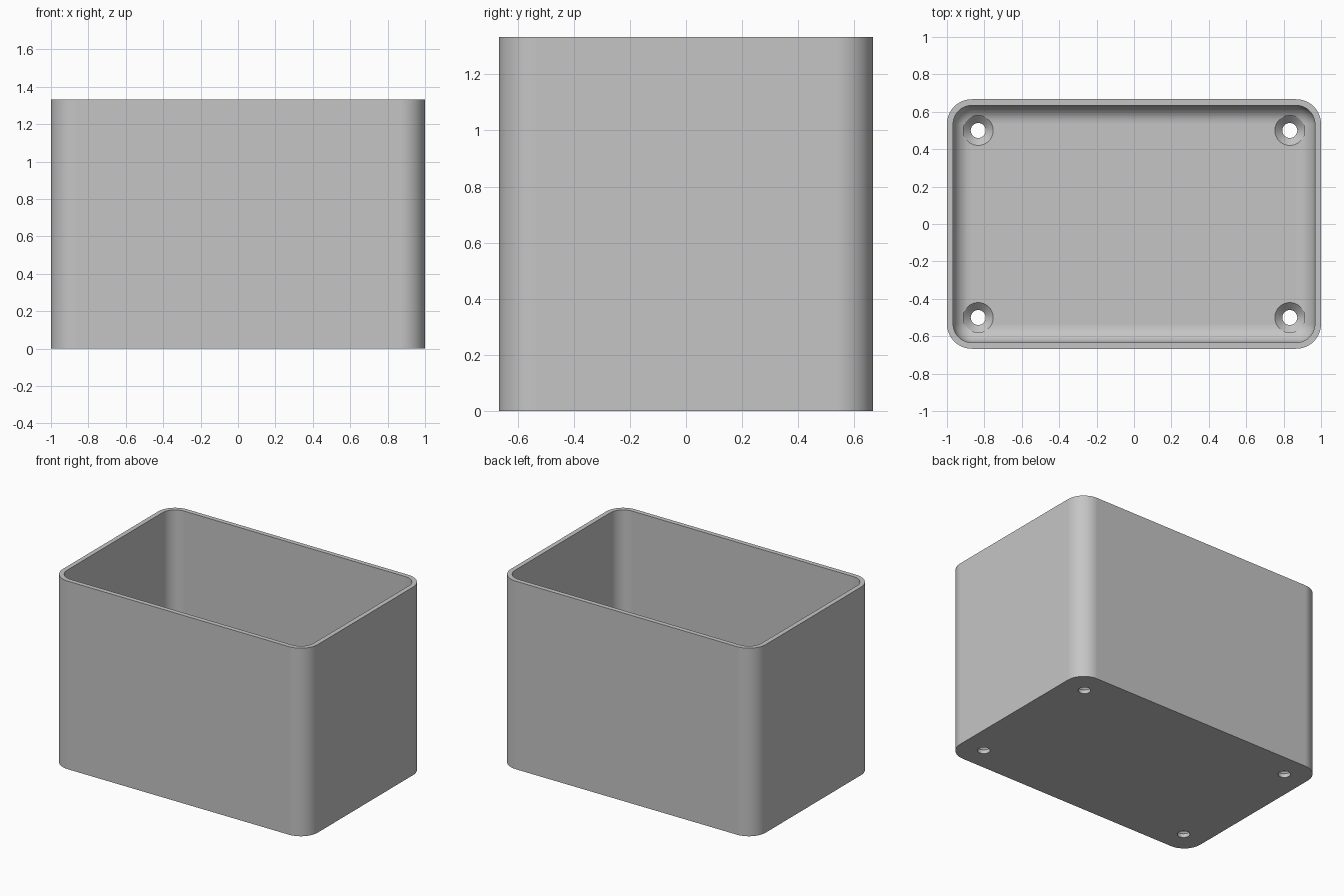
import bpy, bmesh
from math import sin, cos, pi

if "Cube" in bpy.data.objects:
    bpy.data.objects.remove(bpy.data.objects["Cube"], do_unlink=True)

HX, HY, HEIGHT = 1.0, 0.667, 1.333
WALL, FLOOR = 0.033, 0.067
CORNER, FILLET = 0.133, 0.098
SEG = 14

grey = bpy.data.materials.new("light grey")
grey.use_nodes = True
colour = (0.56, 0.56, 0.56, 1)
grey.diffuse_color = colour
grey.node_tree.nodes["Principled BSDF"].inputs["Base Color"].default_value = colour


def finish(bm, name):
    bmesh.ops.recalc_face_normals(bm, faces=bm.faces)
    mesh = bpy.data.meshes.new(name)
    bm.to_mesh(mesh)
    bm.free()
    mesh.materials.append(grey)
    obj = bpy.data.objects.new(name, mesh)
    bpy.context.collection.objects.link(obj)
    return obj


def loft(bm, rings):
    """Skin a stack of point rings and cap both ends."""
    loops = [[bm.verts.new(p) for p in ring] for ring in rings]
    for a, b in zip(loops, loops[1:]):
        for i in range(len(a)):
            j = (i + 1) % len(a)
            bm.faces.new((a[i], a[j], b[j], b[i]))
    bm.faces.new(loops[0])
    bm.faces.new(loops[-1])


def rounded_rect(inset, z):
    r = CORNER - inset
    ring = []
    for k, (sx, sy) in enumerate(((1, 1), (-1, 1), (-1, -1), (1, -1))):
        for i in range(SEG + 1):
            a = (k + i / SEG) * pi / 2
            ring.append((sx * (HX - CORNER) + r * cos(a),
                         sy * (HY - CORNER) + r * sin(a), z))
    return ring


def circle(x, y, r, z, n=40):
    return [(x + r * cos(2 * pi * i / n), y + r * sin(2 * pi * i / n), z)
            for i in range(n)]


# Open box: outer wall, rim, inner wall, filleted floor
rings = [rounded_rect(0, 0), rounded_rect(0, HEIGHT), rounded_rect(WALL, HEIGHT)]
for i in range(SEG + 1):
    a = i / SEG * pi / 2
    rings.append(rounded_rect(WALL + FILLET * (1 - cos(a)),
                              FLOOR + FILLET * (1 - sin(a))))
bm = bmesh.new()
loft(bm, rings)
box = finish(bm, "open_box")

# Four countersunk screw holes through the floor
bm = bmesh.new()
for x in (-0.833, 0.833):
    for y in (-0.5, 0.5):
        loft(bm, [circle(x, y, r, z) for r, z in
                  ((0.04, -0.1), (0.04, FLOOR - 0.04), (0.08, FLOOR), (0.08, 0.2))])
cutter = finish(bm, "screw_hole_cutter")
cutter.hide_render = True

cut = box.modifiers.new("screw_holes", 'BOOLEAN')
cut.operation = 'DIFFERENCE'
cut.solver = 'EXACT'
cut.object = cutter

bpy.ops.object.select_all(action='DESELECT')
box.select_set(True)
bpy.context.view_layer.objects.active = box
bpy.ops.object.modifier_apply(modifier=cut.name)
bpy.data.objects.remove(cutter, do_unlink=True)

# Smooth rounded corners, crisp rim and hole edges
bpy.ops.object.shade_smooth_by_angle(angle=pi / 6)
weighted = box.modifiers.new("even_shading", 'WEIGHTED_NORMAL')
weighted.keep_sharp = True
